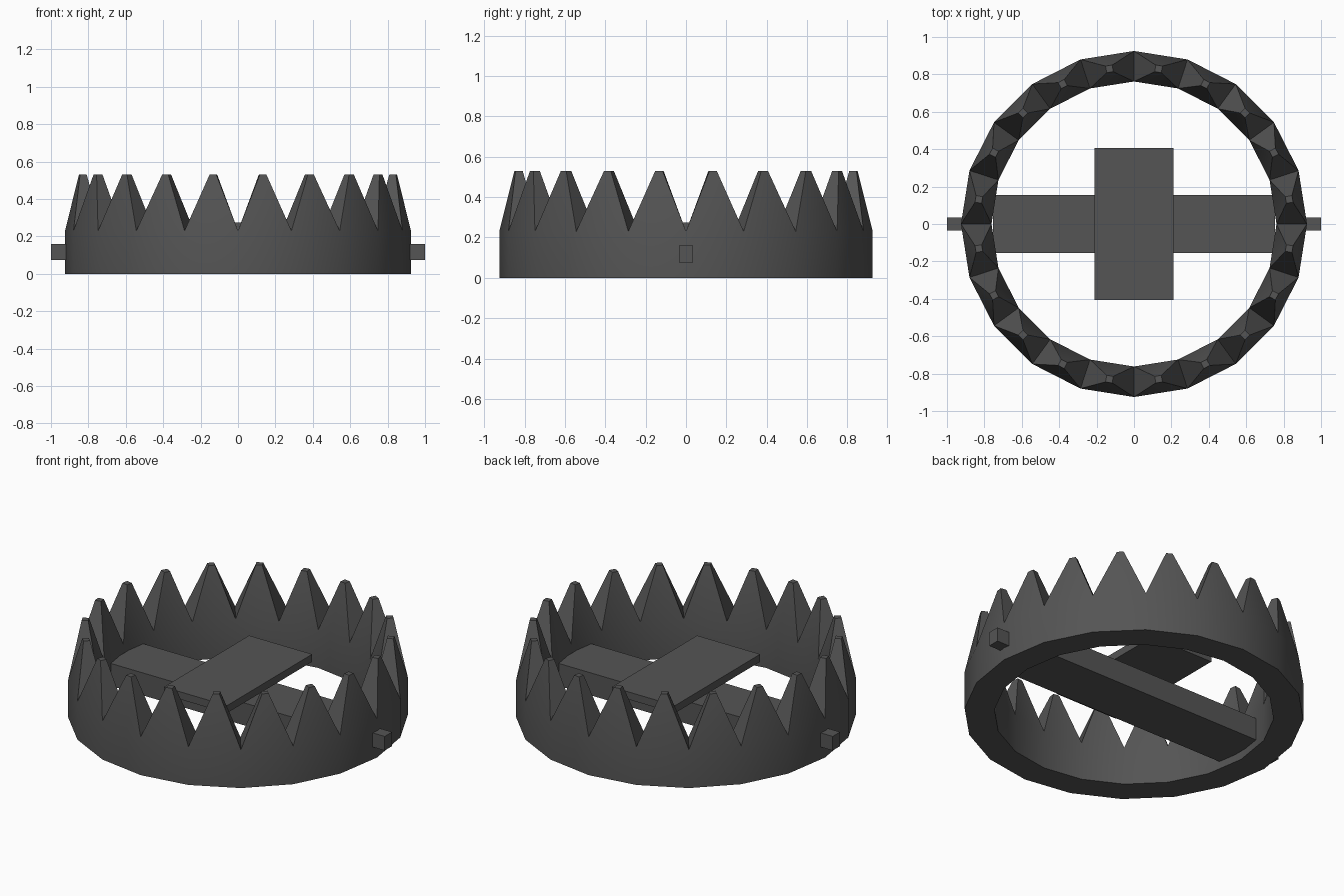
import bpy, bmesh, math

if "Cube" in bpy.data.objects:
    bpy.data.objects.remove(bpy.data.objects["Cube"])

N = 20                       # ring sides, one tooth per side
R_OUT, R_IN, R_TIP = 0.925, 0.762, 0.84
Z_RIM, Z_TIP = 0.23, 0.53

iron = bpy.data.materials.new("dark_iron")
iron.diffuse_color = (0.09, 0.09, 0.09, 1)
iron.use_nodes = True
iron.node_tree.nodes["Principled BSDF"].inputs["Base Color"].default_value = iron.diffuse_color


def finish(name, bm):
    bmesh.ops.recalc_face_normals(bm, faces=bm.faces)
    mesh = bpy.data.meshes.new(name)
    bm.to_mesh(mesh)
    bm.free()
    mesh.materials.append(iron)
    obj = bpy.data.objects.new(name, mesh)
    bpy.context.collection.objects.link(obj)
    return obj


def box(name, x, y, z):
    bm = bmesh.new()
    bmesh.ops.create_cube(bm, size=1)
    for v in bm.verts:
        for i, (lo, hi) in enumerate((x, y, z)):
            v.co[i] = lo if v.co[i] < 0 else hi
    return finish(name, bm)


def polar(bm, r, angle, z):
    return bm.verts.new((r * math.cos(angle), r * math.sin(angle), z))


# Jaw ring with a blunt pyramid tooth growing from every rim segment
bm = bmesh.new()
step = math.tau / N
profile = ((R_OUT, 0), (R_OUT, Z_RIM), (R_IN, Z_RIM), (R_IN, 0))
loops = [[polar(bm, r, i * step, z) for r, z in profile] for i in range(N)]
for i in range(N):
    a, b = loops[i], loops[(i + 1) % N]
    for j, k in ((0, 1), (2, 3), (3, 0)):
        bm.faces.new((a[j], b[j], b[k], a[k]))
    base = (a[1], b[1], b[2], a[2])
    mid, half = (i + 0.5) * step, 0.018
    tip = [polar(bm, R_TIP + dr, mid + da / R_TIP, Z_TIP)
           for dr, da in ((half, -half), (half, half), (-half, half), (-half, -half))]
    bm.faces.new(tip)
    for j in range(4):
        k = (j + 1) % 4
        bm.faces.new((base[j], base[k], tip[k], tip[j]))
ring = finish("toothed_jaw_ring", bm)
bpy.context.view_layer.objects.active = ring
ring.select_set(True)
bpy.ops.object.shade_smooth_by_angle(angle=math.radians(20))

# Cross bar spanning the ring, with the trigger plate held above it
box("cross_bar", (-0.755, 0.755), (-0.155, 0.155), (0.045, 0.18))
box("plate_post", (-0.06, 0.06), (-0.06, 0.06), (0.17, 0.24))
box("trigger_plate", (-0.21, 0.21), (-0.405, 0.405), (0.23, 0.275))

# Hinge pins through the ring on both sides
for side, label in ((-1, "left"), (1, "right")):
    box(label + "_hinge_pin", sorted((side * 0.85, side)), (-0.035, 0.035), (0.075, 0.16))
